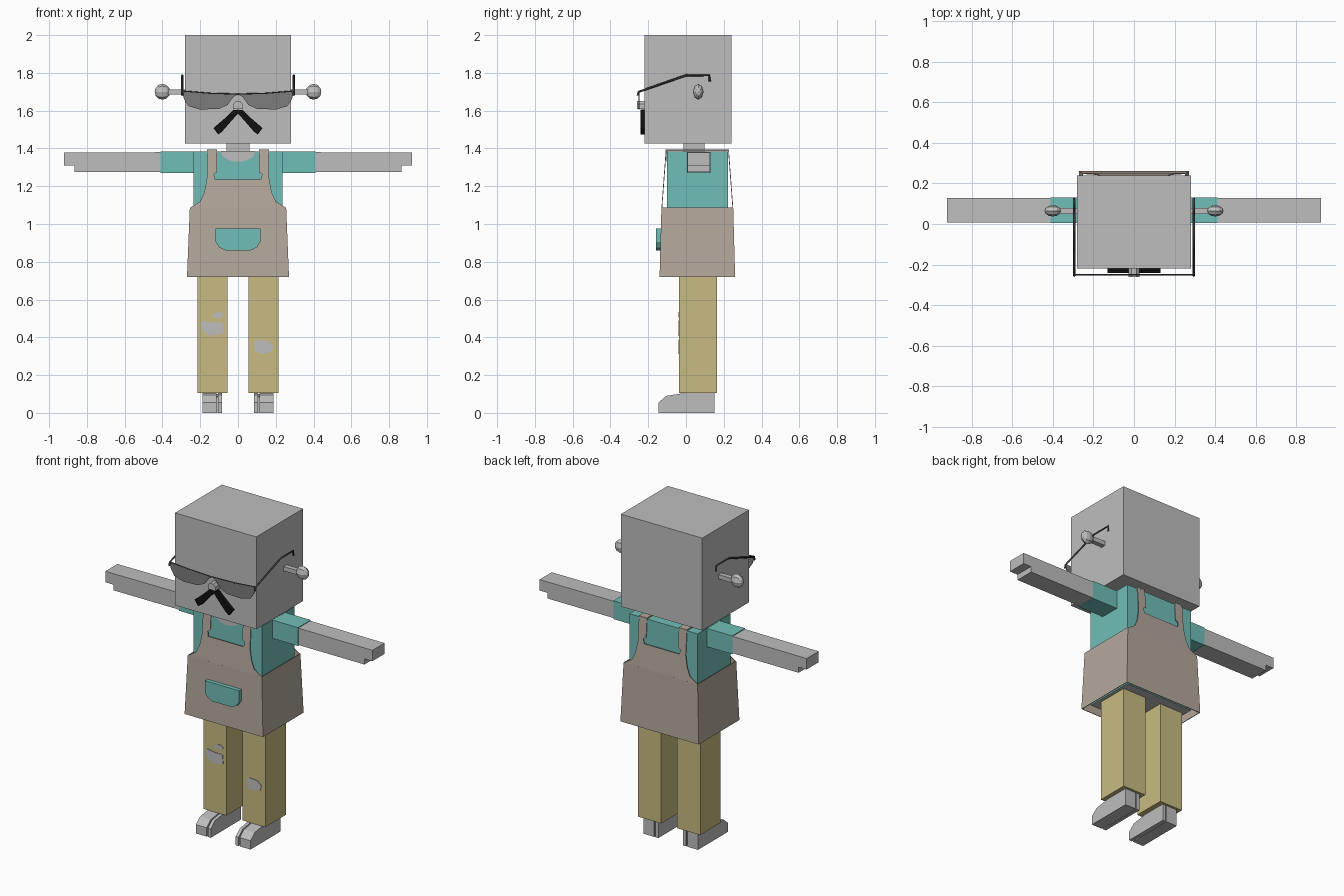
import bpy, bmesh
from mathutils import Vector

cube = bpy.data.objects.get("Cube")
if cube:
    bpy.data.objects.remove(cube)


def material(name, r, g, b):
    m = bpy.data.materials.new(name)
    m.use_nodes = True
    m.diffuse_color = (r, g, b, 1)
    node = next(n for n in m.node_tree.nodes if n.type == "BSDF_PRINCIPLED")
    node.inputs["Base Color"].default_value = (r, g, b, 1)
    return m


SKIN = material("pale_grey", 0.515, 0.515, 0.515)
TEAL = material("teal_cloth", 0.165, 0.515, 0.475)
BROWN = material("taupe_apron", 0.46, 0.395, 0.335)
YELLOW = material("khaki_cloth", 0.575, 0.5, 0.22)
LENS = material("smoked_lens", 0.2, 0.2, 0.2)
FRAME = material("dark_frame", 0.05, 0.05, 0.05)
BLACK = material("black_hair", 0.005, 0.005, 0.005)


def finish(name, bm, *mats):
    bmesh.ops.recalc_face_normals(bm, faces=bm.faces)
    me = bpy.data.meshes.new(name)
    bm.to_mesh(me)
    bm.free()
    for m in mats:
        me.materials.append(m)
    ob = bpy.data.objects.new(name, me)
    bpy.context.collection.objects.link(ob)
    return ob


def box(name, x, y, z, *mats, rule=None):
    """Box from three (low, high) ranges; rule picks a material per face."""
    bm = bmesh.new()
    bmesh.ops.create_cube(bm, size=1)
    for v in bm.verts:
        v.co = Vector([(a + b) / 2 + c * (b - a) for c, (a, b) in zip(v.co, (x, y, z))])
    bm.normal_update()
    if rule:
        for f in bm.faces:
            f.material_index = rule(f)
    return finish(name, bm, *mats)


def prism(name, outline, place, depth, mat):
    """Extrude a flat outline; place maps an outline point to 3D."""
    bm = bmesh.new()
    face = bm.faces.new([bm.verts.new(place(a, b)) for a, b in outline])
    ext = bmesh.ops.extrude_face_region(bm, geom=[face])["geom"]
    moved = [g for g in ext if isinstance(g, bmesh.types.BMVert)]
    bmesh.ops.translate(bm, verts=moved, vec=depth)
    return finish(name, bm, mat)


def front_plate(name, outline, y, depth, mat, side=1):
    return prism(name, outline, lambda a, b: (side * a, y, b), (0, depth, 0), mat)


def mirrored(half):
    return half + [(-x, z) for x, z in reversed(half)]


def rod(name, points, radius, mat):
    cu = bpy.data.curves.new(name, "CURVE")
    cu.dimensions = "3D"
    cu.bevel_depth = radius
    cu.bevel_resolution = 0
    cu.use_fill_caps = True
    sp = cu.splines.new("POLY")
    sp.points.add(len(points) - 1)
    for p, co in zip(sp.points, points):
        p.co = (*co, 1)
    cu.materials.append(mat)
    ob = bpy.data.objects.new(name, cu)
    bpy.context.collection.objects.link(ob)


# Head, neck and body
box("head", (-0.28, 0.28), (-0.22, 0.24), (1.425, 2.0), SKIN)
box("neck", (-0.06, 0.06), (-0.012, 0.097), (1.36, 1.44), SKIN)
box("shirt", (-0.235, 0.235), (-0.1, 0.222), (0.74, 1.385), TEAL, SKIN,
    rule=lambda f: int(f.normal.z < -0.5))
front_plate("neckline", mirrored([(0.09, 1.386), (0.083, 1.36), (0.05, 1.338), (0.02, 1.33)]),
            -0.104, 0.006, SKIN)

# Apron skirt: a flared open shell
bm = bmesh.new()
rings = []
for hx, y0, y1, z in ((0.27, -0.14, 0.26, 0.72), (0.255, -0.13, 0.25, 1.087)):
    rings.append([bm.verts.new(p) for p in
                  ((-hx, y0, z), (hx, y0, z), (hx, y1, z), (-hx, y1, z))])
for i in range(4):
    j = (i + 1) % 4
    bm.faces.new((rings[0][i], rings[0][j], rings[1][j], rings[1][i]))
skirt = finish("apron_skirt", bm, BROWN)
shell = skirt.modifiers.new("thickness", "SOLIDIFY")
shell.thickness = 0.006
shell.offset = -1

# Apron bibs, front and back, leaning in towards the shoulders
bib = mirrored([(0.255, 1.085), (0.2, 1.12), (0.178, 1.17), (0.165, 1.24), (0.165, 1.394),
                (0.11, 1.394), (0.11, 1.275), (0.127, 1.265), (0.122, 1.235)])
for name, y, lean, depth in (("front_bib", -0.13, 0.075, 0.004), ("back_bib", 0.25, -0.075, -0.004)):
    prism(name, bib, lambda a, b: (a, y + lean * (b - 1.085), b), (0, depth, 0), BROWN)

# Pocket
front_plate("pocket", mirrored([(0.118, 0.975), (0.118, 0.905), (0.1, 0.876), (0.065, 0.86)]),
            -0.158, 0.03, TEAL)

# Glasses lens outline for one side
lens = [(0, 1.686), (0.15, 1.69), (0.297, 1.703), (0.285, 1.66), (0.262, 1.624),
        (0.2, 1.606), (0.1, 1.61), (0.055, 1.63), (0.025, 1.672)]
whisker = [(0, 1.605), (0.025, 1.603), (0.075, 1.555), (0.13, 1.508), (0.105, 1.474),
           (0.085, 1.488), (0.04, 1.54), (0, 1.585)]
foot = [(0.15, 0), (0.15, 0.106), (0, 0.106), (-0.105, 0.09), (-0.145, 0.055), (-0.145, 0)]
core = [(0.14, 0.002), (0.14, 0.1), (0, 0.1), (-0.085, 0.088), (-0.085, 0.002)]

# Paired parts
for side, s in (("left_", 1), ("right_", -1)):
    def span(a, b):
        return tuple(sorted((s * a, s * b)))

    # Arm, hand and sleeve
    box(side + "sleeve", span(0.22, 0.41), (0.005, 0.13), (1.27, 1.384), TEAL)
    arm = [(0.4, 1.275), (0.865, 1.275), (0.865, 1.31), (0.92, 1.31), (0.92, 1.378), (0.4, 1.38)]
    front_plate(side + "arm", arm, 0.008, 0.119, SKIN, s)

    # Shoulder strap over the top
    box(side + "strap", span(0.11, 0.165), (-0.108, 0.228), (1.386, 1.394), BROWN)

    # Trouser leg and foot with a split toe
    box(side + "trouser_leg", span(0.055, 0.214), (-0.036, 0.165), (0.105, 0.76), YELLOW)
    for part, shape, a, b in (("foot", foot, 0.114, 0.188), ("big_toe", foot, 0.086, 0.106),
                              ("foot_core", core, 0.1, 0.12)):
        prism(side + part, shape, lambda y, z: (s * a, y, z), (s * (b - a), 0, 0), SKIN)

    # Ear stem and faceted knob
    box(side + "ear_stem", span(0.27, 0.38), (0.05, 0.08), (1.685, 1.712), SKIN)
    bm = bmesh.new()
    bmesh.ops.create_uvsphere(bm, u_segments=8, v_segments=6, radius=1)
    for v in bm.verts:
        v.co = (s * (0.4 + 0.041 * v.co.z), 0.065 + 0.028 * v.co.y, 1.7 + 0.042 * v.co.x)
    finish(side + "ear_knob", bm, SKIN)

    # Glasses
    front_plate(side + "lens", lens, -0.252, 0.005, LENS, s)
    rod(side + "brow_bar", [(0, -0.25, 1.687), (s * 0.15, -0.25, 1.691), (s * 0.295, -0.25, 1.703)],
        0.004, FRAME)
    rod(side + "temple", [(s * 0.295, -0.255, 1.62 + 0.06), (s * 0.295, -0.25, 1.7),
                          (s * 0.295, 0, 1.787), (s * 0.295, 0.122, 1.787),
                          (s * 0.295, 0.126, 1.755)], 0.006, FRAME)

    # Moustache half
    front_plate(side + "moustache", whisker, -0.242, 0.024, BLACK, s)

# Nose
front_plate("nose", mirrored([(0.026, 1.61), (0.026, 1.635), (0.012, 1.65)]), -0.26, 0.045, SKIN)

# Torn knees
tears = {
    "right_knee_tear": [(-0.19, 0.488), (-0.13, 0.478), (-0.08, 0.478), (-0.075, 0.422),
                        (-0.155, 0.407), (-0.18, 0.43), (-0.195, 0.452)],
    "right_small_tear": [(-0.145, 0.505), (-0.125, 0.53), (-0.095, 0.535), (-0.075, 0.522),
                         (-0.085, 0.505)],
    "left_knee_tear": [(0.085, 0.37), (0.1, 0.385), (0.16, 0.38), (0.188, 0.355),
                       (0.18, 0.325), (0.13, 0.312), (0.09, 0.325)],
}
for name, outline in tears.items():
    front_plate(name, outline, -0.039, 0.006, SKIN)
